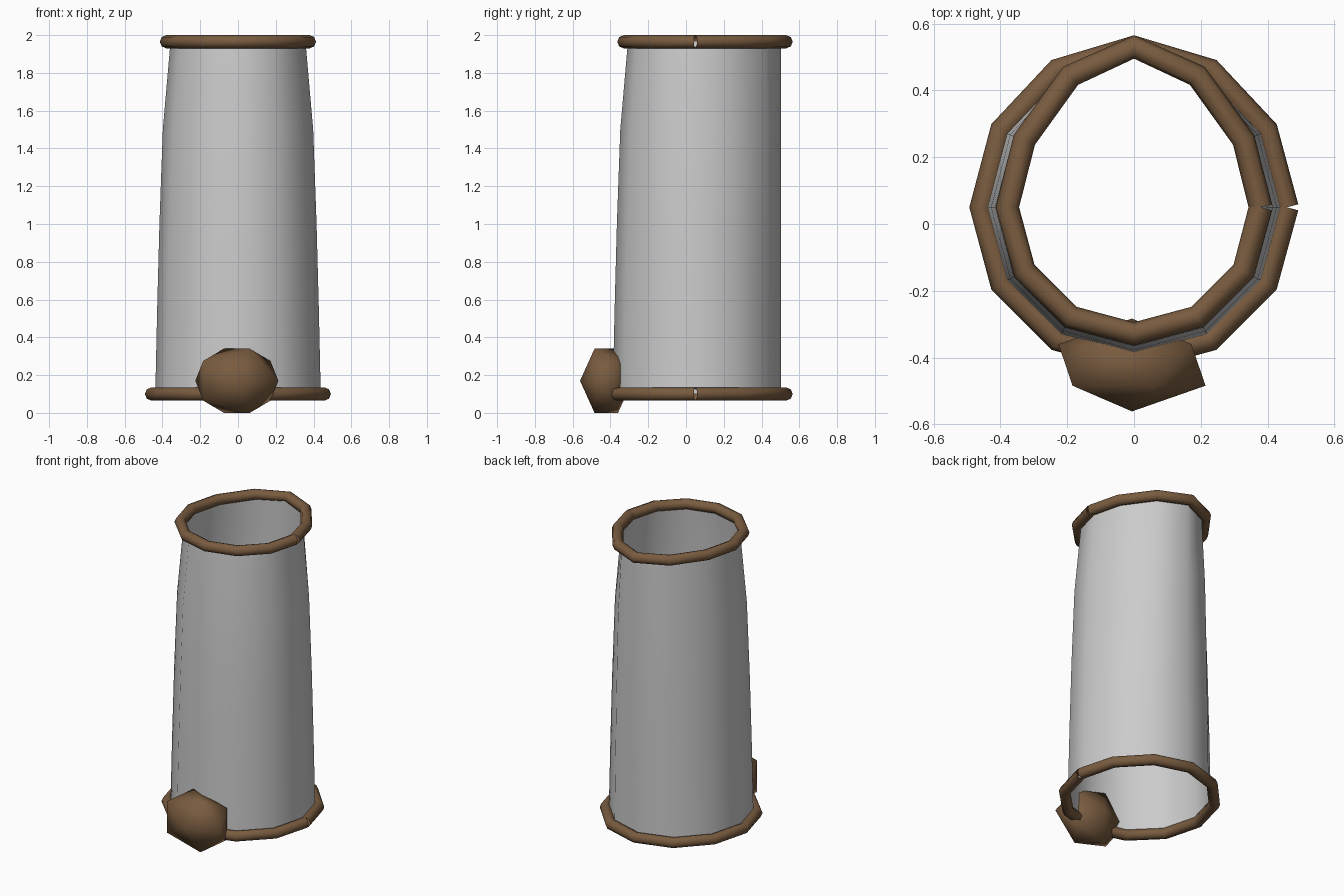
import bpy, bmesh, math
from mathutils import Matrix

if "Cube" in bpy.data.objects:
    bpy.data.objects.remove(bpy.data.objects["Cube"])

CY, SIDES = 0.05, 12

brown = bpy.data.materials.new("brown")
brown.diffuse_color = (0.19, 0.105, 0.05, 1)
brown.use_nodes = True
brown.node_tree.nodes["Principled BSDF"].inputs["Base Color"].default_value = brown.diffuse_color


def oval(r, back, z):
    """12-gon loop of radius r whose rear half stretches to a fixed back line."""
    pts = []
    for i in range(SIDES):
        a = 2 * math.pi * i / SIDES
        s = math.sin(a)
        ry = r + (back - CY - r) * s * s if s > 0 else r
        pts.append((r * math.cos(a), CY + ry * s, z))
    return pts


def finish(bm, name, mat=None):
    mesh = bpy.data.meshes.new(name)
    for f in bm.faces:
        f.smooth = True
    bm.to_mesh(mesh)
    bm.free()
    ob = bpy.data.objects.new(name, mesh)
    bpy.context.collection.objects.link(ob)
    if mat:
        mesh.materials.append(mat)
    return ob


# Open tapering sleeve
bm = bmesh.new()
loops = [[bm.verts.new(p) for p in oval(r, 0.503, z)]
         for z, r in ((0.1, 0.438), (0.55, 0.428), (1.0, 0.416), (1.5, 0.398), (1.97, 0.357))]
for lo, hi in zip(loops, loops[1:]):
    for i in range(SIDES):
        j = (i + 1) % SIDES
        bm.faces.new((lo[i], lo[j], hi[j], hi[i]))
finish(bm, "sleeve")


# Rim trims: open-ended swept bands that meet at the right side
def trim(name, r, z):
    cu = bpy.data.curves.new(name, "CURVE")
    cu.dimensions = "3D"
    cu.bevel_depth = 0.035
    cu.bevel_resolution = 2
    pts = oval(r, 0.53, z)
    pts.append(pts[0])
    sp = cu.splines.new("POLY")
    sp.points.add(len(pts) - 1)
    for p, co in zip(sp.points, pts):
        p.co = (*co, 1)
    sp.use_smooth = True
    cu.materials.append(brown)
    ob = bpy.data.objects.new(name, cu)
    bpy.context.collection.objects.link(ob)


trim("bottom_trim", 0.458, 0.1)
trim("top_trim", 0.379, 1.965)

# Faceted knob pushed through the front wall
bm = bmesh.new()
bmesh.ops.create_icosphere(bm, subdivisions=1, radius=1)
bm.transform(Matrix.Translation((-0.006, -0.422, 0.17))
             @ Matrix.Diagonal((0.246, 0.139, 0.2, 1))
             @ Matrix.Rotation(math.pi / 2, 4, "X"))
finish(bm, "front_knob", brown)
